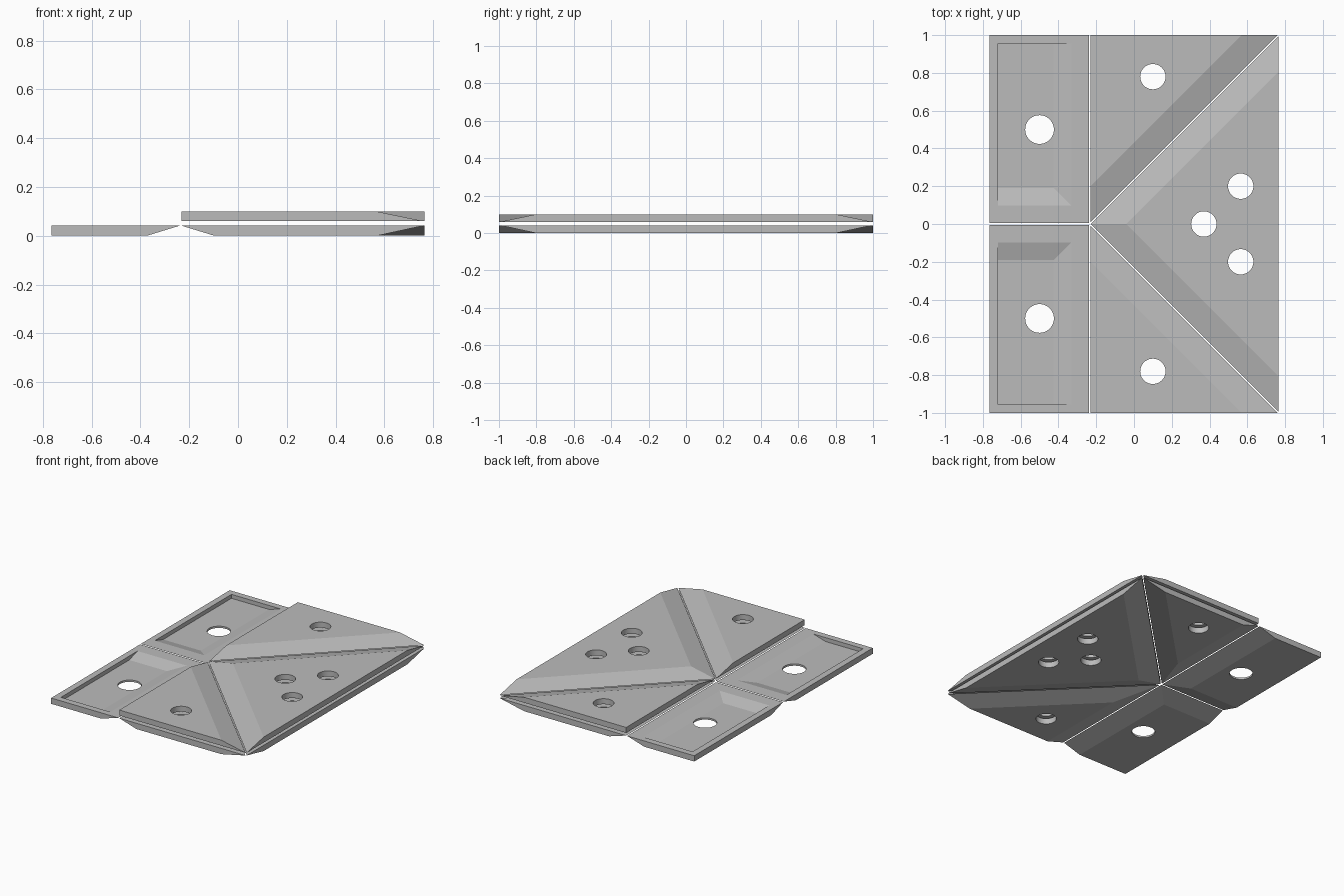
import bpy
import bmesh
from math import radians
from mathutils import Vector

cube = bpy.data.objects.get("Cube")
if cube:
    bpy.data.objects.remove(cube)

GAP, CHAMFER, RIM = 0.004, 0.134, 0.045
FOLD_X, SIDE = -0.235, 0.765

grey = bpy.data.materials.new("plain grey")
grey.use_nodes = True
grey.diffuse_color = (0.5, 0.5, 0.5, 1)
grey.node_tree.nodes["Principled BSDF"].inputs["Base Color"].default_value = (0.5, 0.5, 0.5, 1)


def inset(poly, dists):
    """Move each edge of a convex outline inwards by its own distance."""
    pts = [Vector(p) for p in poly]
    n = len(pts)
    mid = sum(pts, Vector((0, 0))) / n
    lines = []
    for i, d in enumerate(dists):
        a, b = pts[i], pts[(i + 1) % n]
        normal = Vector((a.y - b.y, b.x - a.x)).normalized()
        if normal.dot(mid - a) < 0:
            normal.negate()
        lines.append((normal, normal.dot(a) + d))
    out = []
    for i in range(n):
        (p, c), (q, e) = lines[i - 1], lines[i]
        det = p.x * q.y - p.y * q.x
        out.append(Vector(((c * q.y - p.y * e) / det, (p.x * e - c * q.x) / det)))
    return out


def prism(name, low, z_low, high, z_high):
    """Solid between two outlines with matching corners."""
    bm = bmesh.new()
    a = [bm.verts.new((p.x, p.y, z_low)) for p in low]
    b = [bm.verts.new((p.x, p.y, z_high)) for p in high]
    n = len(a)
    bm.faces.new(a)
    bm.faces.new(b)
    for i in range(n):
        j = (i + 1) % n
        bm.faces.new((a[i], a[j], b[j], b[i]))
    bmesh.ops.recalc_face_normals(bm, faces=bm.faces[:])
    mesh = bpy.data.meshes.new(name)
    bm.to_mesh(mesh)
    bm.free()
    obj = bpy.data.objects.new(name, mesh)
    bpy.context.scene.collection.objects.link(obj)
    return obj


def hole_cutter(x, y, radius):
    bpy.ops.mesh.primitive_cylinder_add(vertices=48, radius=radius, depth=0.5, location=(x, y, 0))
    return bpy.context.object


def finish(obj, cutters):
    """Cut the panel, then keep plane edges crisp and hole walls smooth."""
    for cutter in cutters:
        cutter.hide_render = True
        mod = obj.modifiers.new("cut", "BOOLEAN")
        mod.operation, mod.solver, mod.object = "DIFFERENCE", "EXACT", cutter
    graph = bpy.context.evaluated_depsgraph_get()
    mesh = bpy.data.meshes.new_from_object(obj.evaluated_get(graph))
    obj.modifiers.clear()
    obj.data = mesh
    mesh.materials.clear()
    mesh.materials.append(grey)
    mesh.shade_smooth()
    mesh.set_sharp_from_angle(angle=radians(10))
    for cutter in cutters:
        bpy.data.objects.remove(cutter)


def panel(name, poly, folds, holes, z_wide, z_narrow, bevels, recess=False):
    """Panel with a gap along its folds and a sloping bevel on chosen edges."""
    wide = inset(poly, [GAP * f for f in folds])
    narrow = inset(wide, [CHAMFER * b for b in bevels])
    obj = prism(name, wide, z_wide, narrow, z_narrow)
    cutters = [hole_cutter(*h) for h in holes]
    if recess:
        floor = inset(poly, [0.19 if f else RIM for f in folds])
        mouth = inset(poly, [0.06 if f else RIM for f in folds])
        cutters.append(prism("recess_cutter", floor, 0.013, mouth, 0.052))
    finish(obj, cutters)


for side, s in (("left_back", 1), ("right_front", -1)):
    # Recessed trays beside the triangles
    tray = [(-SIDE, 0), (FOLD_X, 0), (FOLD_X, s), (-SIDE, s)]
    panel(side + "_tray", tray, (1, 1, 0, 0), [(-0.5, 0.5 * s, 0.076)],
          0.041, 0, (1, 1, 0, 0), recess=True)
    # Corner triangles in two layers
    tri = [(FOLD_X, 0), (SIDE, s), (FOLD_X, s)]
    holes = [(0.1, 0.78 * s, 0.067)]
    panel(side + "_lower_triangle", tri, (1, 0, 1), holes, 0.041, 0, (1, 0, 1))
    panel(side + "_upper_triangle", tri, (1, 0, 1), holes, 0.06, 0.099, (1, 0, 0))

# Middle triangles with three holes
middle = [(FOLD_X, 0), (SIDE, -1), (SIDE, 1)]
trio = [(0.37, 0, 0.067), (0.565, 0.2, 0.067), (0.565, -0.2, 0.067)]
panel("middle_lower_triangle", middle, (1, 0, 1), trio, 0.041, 0, (1, 0, 1))
panel("middle_upper_triangle", middle, (1, 0, 1), trio, 0.06, 0.099, (1, 0, 1))
